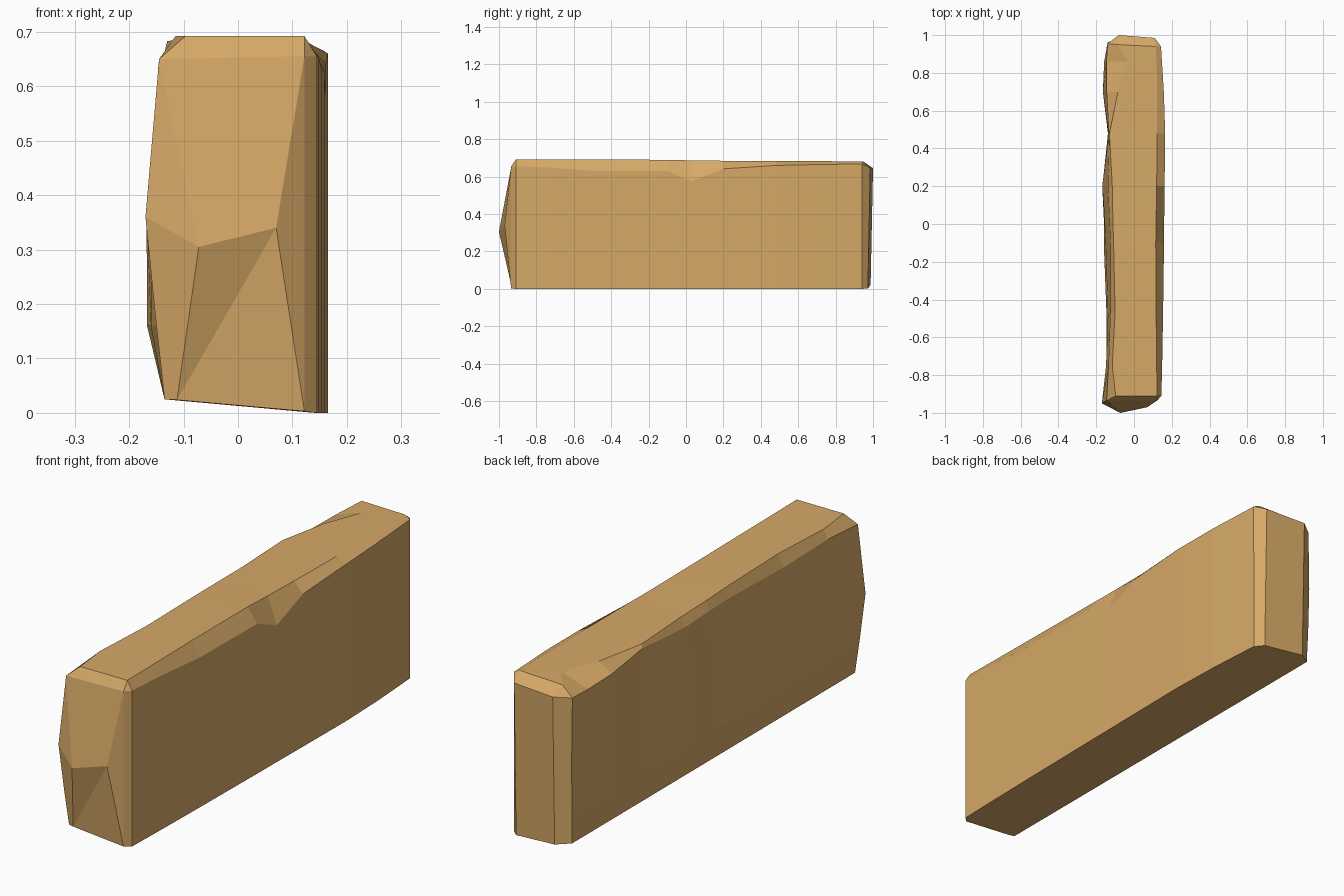
import bpy
import bmesh

# Single flat wood colour
wood = bpy.data.materials.new("warm_tan")
wood.diffuse_color = (0.67, 0.395, 0.135, 1)

bm = bmesh.new()


def verts(points):
    return [bm.verts.new(p) for p in points]


def face(*vs):
    bm.faces.new(vs)


def section(y, low, mid, edge, top_left, top_right, side, edge_z, top_z, bevel_z):
    """Worn cross-section: bottom left, up the hewn left side, over the top, down the right."""
    return verts([(-0.135, y, 0.025), (low, y, 0.16), (mid, y, 0.37),
                  (edge, y, edge_z), (top_left, y, top_z), (top_right, y, top_z),
                  (side, y, bevel_z), (side, y, 0)])


# Corners of the front end
front = verts([(-0.135, -0.93, 0.025), (-0.151, -0.94, 0.17), (-0.17, -0.95, 0.36),
               (-0.145, -0.935, 0.65), (-0.097, -0.91, 0.692), (0.122, -0.91, 0.692),
               (0.145, -0.91, 0.655), (0.145, -0.91, 0)])
# Corners of the back end
back = verts([(-0.135, 0.95, 0.025), (-0.138, 0.955, 0.16), (-0.14, 0.96, 0.37),
              (-0.14, 0.955, 0.64), (-0.09, 0.95, 0.68), (0.115, 0.94, 0.682),
              (0.143, 0.94, 0.668), (0.142, 0.94, 0)])

# Uneven sections along the length
rings = [front,
         section(-0.75, -0.145, -0.148, -0.135, -0.115, 0.12, 0.149, 0.655, 0.692, 0.65),
         section(-0.47, -0.146, -0.138, -0.125, -0.10, 0.117, 0.154, 0.64, 0.692, 0.63),
         section(-0.10, -0.160, -0.150, -0.125, -0.108, 0.115, 0.159, 0.65, 0.690, 0.63),
         section(0.03, -0.160, -0.156, -0.130, -0.112, 0.117, 0.160, 0.65, 0.687, 0.575),
         section(0.20, -0.167, -0.168, -0.138, -0.115, 0.12, 0.162, 0.65, 0.685, 0.642),
         section(0.48, -0.138, -0.135, -0.133, -0.130, 0.122, 0.165, 0.665, 0.683, 0.66),
         section(0.70, -0.160, -0.165, -0.145, -0.085, 0.122, 0.158, 0.645, 0.683, 0.665),
         section(0.86, -0.152, -0.158, -0.146, -0.025, 0.12, 0.148, 0.642, 0.682, 0.667),
         back]
for a, b in zip(rings, rings[1:]):
    for i in range(8):
        j = (i + 1) % 8
        face(a[i], a[j], b[j], b[i])

# Faceted, pointed front end
bl, low, mid, edge, tl, tr, side, br = front
lip, right_peak, peak, foot_l, foot_r = verts([
    (0.122, -0.935, 0.655), (0.07, -0.97, 0.34), (-0.072, -1, 0.305),
    (-0.112, -0.935, 0.024), (0.122, -0.935, 0.003)])
face(tl, tr, lip, edge)
face(tr, side, lip)
face(lip, side, br, foot_r)
face(lip, foot_r, right_peak)
face(edge, lip, right_peak, peak)
face(edge, peak, mid)
face(mid, peak, foot_l, bl, low)
face(peak, right_peak, foot_l)
face(right_peak, foot_r, foot_l)
face(bl, foot_l, foot_r, br)

# Flat back end with bevelled corners
bl, low, mid, edge, tl, tr, side, br = back
top_l, top_r, foot_l, foot_r = verts([
    (-0.08, 1, 0.645), (0.11, 0.985, 0.648), (-0.08, 0.987, 0.02), (0.11, 0.972, 0.003)])
face(tl, tr, top_r, top_l)
face(tr, side, top_r)
face(side, br, foot_r, top_r)
face(top_r, foot_r, foot_l, top_l)
face(top_l, foot_l, bl, low, mid, edge)
face(tl, top_l, edge)
face(bl, foot_l, foot_r, br)

bmesh.ops.recalc_face_normals(bm, faces=bm.faces)
mesh = bpy.data.meshes.new("hewn_block")
bm.to_mesh(mesh)
bm.free()
mesh.materials.append(wood)
block = bpy.data.objects.new("hewn_block", mesh)
bpy.context.collection.objects.link(block)
